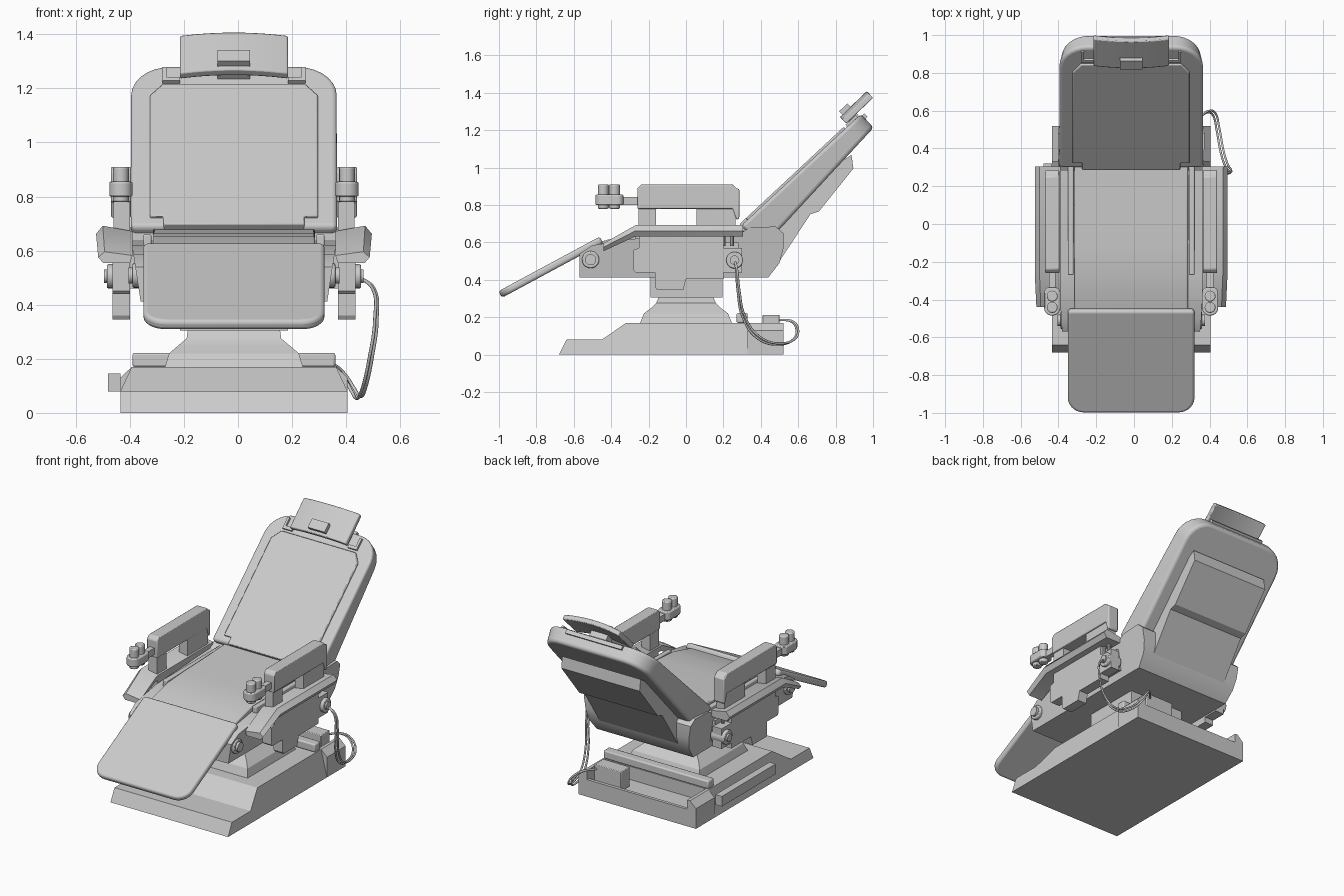
import bpy, bmesh
from math import sin, cos, pi, radians
from mathutils import Vector

cube = bpy.data.objects.get("Cube")
if cube:
    bpy.data.objects.remove(cube, do_unlink=True)

CX = -0.015  # symmetry plane of the chair

grey = bpy.data.materials.new("light_grey")
grey.use_nodes = True
COLOR = (0.6, 0.6, 0.6, 1)
grey.diffuse_color = COLOR
grey.node_tree.nodes["Principled BSDF"].inputs["Base Color"].default_value = COLOR
made = []


def finish(name, bm, loc=(0, 0, 0), tilt=0, mirror=False, bevel=0, segs=2):
    bmesh.ops.recalc_face_normals(bm, faces=bm.faces)
    mesh = bpy.data.meshes.new(name)
    bm.to_mesh(mesh)
    bm.free()
    mesh.materials.append(grey)
    ob = bpy.data.objects.new(name, mesh)
    bpy.context.collection.objects.link(ob)
    ob.location = (CX + loc[0], loc[1], loc[2])
    ob.rotation_euler.x = radians(tilt)
    if bevel:
        m = ob.modifiers.new("Bevel", 'BEVEL')
        m.width, m.segments, m.limit_method = bevel, segs, 'ANGLE'
        m.angle_limit = radians(35)
    if mirror:
        ob.modifiers.new("Mirror", 'MIRROR')
    made.append(ob)
    return ob


def loft(rings):
    """Skin a list of equally long rings of points, with end caps."""
    bm = bmesh.new()
    rows = [[bm.verts.new(p) for p in ring] for ring in rings]
    n = len(rows[0])
    for a, b in zip(rows, rows[1:]):
        for i in range(n):
            bm.faces.new((a[i], a[(i + 1) % n], b[(i + 1) % n], b[i]))
    bm.faces.new(rows[0])
    bm.faces.new(rows[-1])
    return bm


def side_prism(name, pts, x0, x1, **kw):
    return finish(name, loft([[(x, y, z) for y, z in pts] for x in (x0, x1)]), **kw)


def box(name, xs, ys, zs, **kw):
    pts = [(ys[0], zs[0]), (ys[1], zs[0]), (ys[1], zs[1]), (ys[0], zs[1])]
    return side_prism(name, pts, xs[0], xs[1], **kw)


def slab(name, outline, n0, n1, **kw):
    return finish(name, loft([[(x, u, n) for x, u in outline] for n in (n0, n1)]), **kw)


def disc(name, c, r, depth, axis='x', n=20, **kw):
    rings = []
    for s in (-depth / 2, depth / 2):
        ring = []
        for i in range(n):
            a, b = r * cos(2 * pi * i / n), r * sin(2 * pi * i / n)
            d = (s, a, b) if axis == 'x' else (a, b, s)
            ring.append(Vector(c) + Vector(d))
        rings.append(ring)
    return finish(name, loft(rings), **kw)


def rounded(w, u0, u1, r0, r1, seg=7):
    """Rectangle outline with its own corner radius at each end."""
    pts = []
    for sx, u, r, start in ((1, u0, r0, -90), (1, u1, r1, 0), (-1, u1, r1, 90), (-1, u0, r0, 180)):
        cu = u + r if u == u0 else u - r
        for i in range(seg + 1):
            a = radians(start + 90 * i / seg)
            pts.append((sx * (w - r) + r * cos(a), cu + r * sin(a)))
    return pts


# Floor base: sloped front block, rear tray, ridge and control box
W = 0.42
base = side_prism("base", [(-.68, 0), (-.64, .08), (-.45, .08), (-.32, .17), (.33, .17), (.33, 0)], -W, W)
for v in base.data.vertices:
    if v.co.z > .16:
        v.co.x *= .9
box("base_tray", (-W, W), (.33, .52), (0, .085))
box("base_rear_lip", (-W, W), (.5, .52), (.085, .11))
slab_pts = [(W, .085), (W, .13), (W * .9, .17), (W * .85, .17), (W * .85, .085)]
finish("base_side_wall", loft([[(x, y, z) for x, z in slab_pts] for y in (.33, .52)]), mirror=True)
box("base_cross_ridge", (-.375, .375), (.27, .33), (.17, .222), bevel=.008)
box("base_side_strip", (-.465, -W), (-.23, .32), (.08, .145))
box("control_box", (.13, .32), (.41, .5), (.085, .213), bevel=.004)

# Pedestal column
levels = [(.255, .245, .17), (.24, .225, .22), (.205, .185, .25), (.175, .16, .275), (.17, .145, .31)]
finish("pedestal", loft([[(-x, -y, z), (x, -y, z), (x, y, z), (-x, y, z)] for x, y, z in levels]))
box("pedestal_head", (-.2, .2), (-.19, .195), (.305, .43))

# Seat frame, slightly wider at the top
frame = side_prism("seat_frame", [(-.57, .412), (-.57, .54), (-.5, .585), (-.27, .62), (.28, .64),
                                  (.34, .68), (.48, .685), (.52, .65), (.52, .565), (.5, .49), (.44, .412)],
                   -.345, .345)
for v in frame.data.vertices:
    v.co.x *= 1 + .45 * (v.co.z - .412)
side_prism("seat_cushion", [(-.47, .56), (-.47, .6), (-.38, .625), (-.27, .652), (-.1, .663),
                            (.1, .668), (.38, .682), (.38, .58)], -.3, .3, bevel=.006)
box("seat_edge_rail", (.305, .335), (-.27, .32), (.6, .66), mirror=True, bevel=.006)

# Leg rest
slab("leg_rest", rounded(.335, 0, .615, .085, .02), -.02, .02, loc=(0, -.993, .322), tilt=28.3,
     bevel=.014, segs=3)

# Backrest: the shell gets thicker toward the seat
L = .875
BACK = dict(loc=(0, .295, .69), tilt=43)
shell = slab("backrest_shell", rounded(.383, 0, L, .02, .15), -.1, 0, bevel=.03, segs=4, **BACK)
for v in shell.data.vertices:
    if v.co.z < -.05:
        v.co.z -= .065 * (1 - v.co.y / L)
        v.co.x *= .95
half = [(.26, 0), (.26, .045), (.31, .045), (.31, .7), (.265, .76)]
slab("backrest_pad", half + [(-x, u) for x, u in reversed(half)], -.02, .012, bevel=.005, **BACK)
slab("backrest_clip", [(.2, .775), (.265, .775), (.265, .85), (.25, .85), (.25, .795), (.2, .795)],
     -.01, .014, mirror=True, **BACK)
side_prism("backrest_rear_cover", [(.5, .5), (.665, .75), (.71, .765), (.895, .995), (.885, 1.068),
                                   (.75, .98), (.42, .66)], -.28, .28)

# Headrest: arched pad on a short stem
arc = [(.2 * i / 6, .018 * (1 - (i / 6) ** 2)) for i in range(-6, 7)]
section = arc + [(x, n - .032) for x, n in reversed(arc)]
finish("headrest", loft([[(x, u, n) for x, n in section] for u in (0, .2)]),
       loc=(0, .835, 1.257), tilt=44, bevel=.006)
slab("headrest_stem", [(-.06, .8), (.06, .8), (.06, .86), (-.06, .86)], -.03, .09, **BACK)
slab("headrest_tab", [(-.2, .84), (.2, .84), (.2, .89), (-.2, .89)], -.035, -.01, **BACK)

# Armrests, mirrored to both sides
cross = [(.375, 0), (.485, .02), (.51, -.01), (.49, -.04), (.385, -.04)]
stations = [(-.44, -.09, .7, .94), (-.27, 0, 1, 1), (.305, 0, 1, 1)]
finish("armrest_board", loft([[(.375 + (x - .375) * kx, y, .672 + dz + z * kz) for x, z in cross]
                              for y, dz, kz, kx in stations]), mirror=True)
side_prism("armrest_panel", [(-.26, .78), (-.26, .89), (-.24, .91), (.25, .91), (.27, .89), (.285, .885),
                             (.285, .73), (.27, .72), (.25, .78)], .38, .455, mirror=True, bevel=.006)
box("armrest_front_post", (.385, .445), (-.255, -.16), (.66, .79), mirror=True)
box("armrest_rear_post", (.385, .445), (.055, .265), (.66, .79), mirror=True)
box("handle_arm", (.4, .435), (-.37, -.25), (.8, .842), mirror=True)
slab("handle_cuff", [(x + .418, u) for x, u in rounded(.043, -.485, -.335, .042, .03)], .8, .855,
     mirror=True, bevel=.006)
for i, y in enumerate((-.442, -.382)):
    disc("handle_knob_%d" % i, (.418, y, .845), .029, .13, 'z', 16, mirror=True, bevel=.006)
for i, y in enumerate((-.235, -.185, .2, .245)):
    disc("armrest_pin_%d" % i, (.42, y, .61), .011, .06, 'z', 10, mirror=True)

# Side housings with pivot hubs
side_prism("side_housing", [(-.28, .45), (-.27, .44), (-.165, .44), (-.165, .36), (-.155, .345), (-.015, .345),
                            (0, .405), (.2, .405), (.2, .44), (.3, .44), (.3, .57), (.2, .57), (.2, .635),
                            (-.25, .635), (-.25, .57), (-.28, .56)], .385, .45, mirror=True)
box("housing_bracket", (.33, .39), (-.15, .28), (.46, .6), mirror=True)
disc("pivot_hub", (.42, .26, .505), .045, .1, mirror=True, bevel=.006)
disc("pivot_cap", (.455, .26, .505), .025, .05, mirror=True)
disc("leg_rest_hub", (.355, -.51, .508), .046, .04, mirror=True, bevel=.006)
disc("leg_rest_hub_cap", (.36, -.51, .508), .03, .06, mirror=True)

# Twin cables from the left hub to the control box
path = [(.46, .26, .505), (.515, .27, .46), (.525, .28, .35), (.505, .31, .2), (.48, .39, .09),
        (.46, .5, .057), (.44, .58, .085), (.41, .595, .135), (.37, .57, .175), (.3, .49, .185)]
for k in (-1, 1):
    curve = bpy.data.curves.new("cable", 'CURVE')
    curve.dimensions = '3D'
    curve.bevel_depth, curve.bevel_resolution, curve.resolution_u = .006, 1, 6
    sp = curve.splines.new('BEZIER')
    sp.bezier_points.add(len(path) - 1)
    for i, (bp, p) in enumerate(zip(sp.bezier_points, path)):
        off = .007 * k * sin(pi * i / (len(path) - 1))
        bp.co = Vector(p) + Vector((off, off, off * .5))
        bp.handle_left_type = bp.handle_right_type = 'AUTO'
    curve.materials.append(grey)
    cable = bpy.data.objects.new("cable_" + ("inner" if k < 0 else "outer"), curve)
    cable.location.x = CX
    bpy.context.collection.objects.link(cable)

# Smooth the rounded parts, keep edges crisp
bpy.ops.object.select_all(action='DESELECT')
for ob in made:
    ob.select_set(True)
bpy.context.view_layer.objects.active = made[0]
bpy.ops.object.shade_smooth_by_angle(angle=radians(30))
